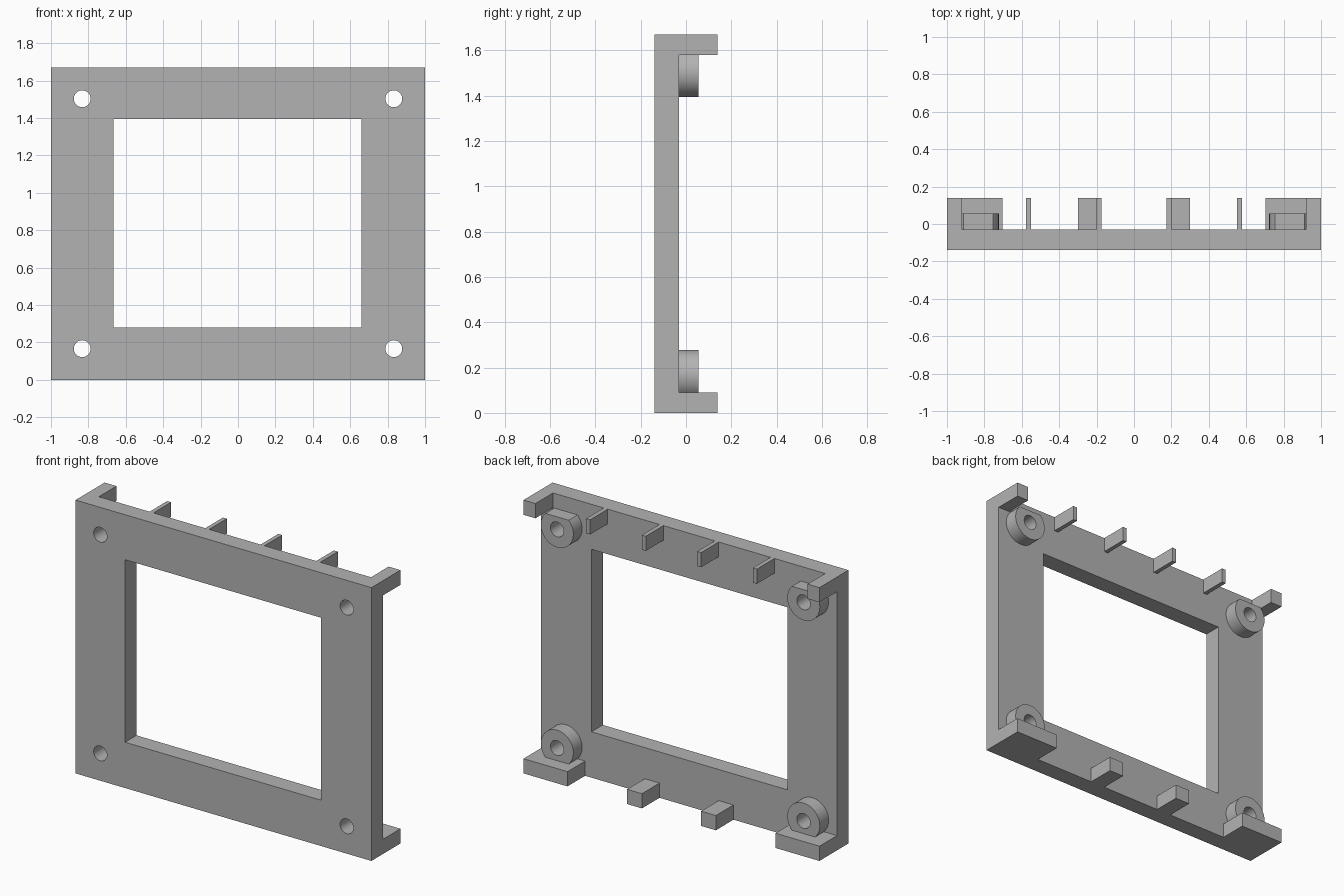
import bpy
import math

if "Cube" in bpy.data.objects:
    bpy.data.objects.remove(bpy.data.objects["Cube"], do_unlink=True)

grey = bpy.data.materials.new("plain grey")
grey.use_nodes = True
colour = (0.45, 0.45, 0.45, 1)
grey.diffuse_color = colour
grey.node_tree.nodes["Principled BSDF"].inputs["Base Color"].default_value = colour

HEIGHT = 1.67
BACK = -0.03       # rear face of the plate
FRONT = -0.14
LIP = 0.09         # thickness of every tab
TAB_END = 0.14
HOLE_X, HOLE_LOW, HOLE_HIGH = 0.833, 0.167, 1.503


def box(name, x0, x1, y0, y1, z0, z1):
    bpy.ops.mesh.primitive_cube_add(
        size=1, location=((x0 + x1) / 2, (y0 + y1) / 2, (z0 + z1) / 2))
    ob = bpy.context.object
    ob.name = name
    ob.scale = (x1 - x0, y1 - y0, z1 - z0)
    bpy.ops.object.transform_apply(location=False, rotation=False, scale=True)
    ob.data.materials.append(grey)
    return ob


def rod(name, x, z, radius, y0, y1):
    bpy.ops.mesh.primitive_cylinder_add(
        vertices=48, radius=radius, depth=y1 - y0,
        location=(x, (y0 + y1) / 2, z), rotation=(math.pi / 2, 0, 0))
    ob = bpy.context.object
    ob.name = name
    ob.data.materials.append(grey)
    return ob


def cut(target, cutter):
    mod = target.modifiers.new("cut", "BOOLEAN")
    mod.operation = "DIFFERENCE"
    mod.solver = "EXACT"
    mod.object = cutter
    bpy.context.view_layer.objects.active = target
    bpy.ops.object.modifier_apply(modifier=mod.name)
    bpy.data.objects.remove(cutter, do_unlink=True)


def smooth(ob):
    bpy.ops.object.select_all(action="DESELECT")
    ob.select_set(True)
    bpy.context.view_layer.objects.active = ob
    bpy.ops.object.shade_smooth_by_angle(angle=math.radians(30))


# Face plate with its window
plate = box("face_plate", -1, 1, FRONT, BACK, 0, HEIGHT)
cut(plate, box("window_cutter", -0.665, 0.66, -1, 1, 0.28, 1.395))

for side, s in (("left", 1), ("right", -1)):
    # Screw holes and the bosses behind them, trimmed flat against the tabs
    for level, z in (("lower", HOLE_LOW), ("upper", HOLE_HIGH)):
        x = s * HOLE_X
        cut(plate, rod("hole_cutter", x, z, 0.045, -0.5, 0.5))
        boss = rod(f"{level}_{side}_boss", x, z, 0.11, BACK, 0.055)
        cut(boss, rod("hole_cutter", x, z, 0.045, -0.5, 0.5))
        if level == "lower":
            trim = box("trim_cutter", x - 0.5, x + 0.5, -1, 1, -1, LIP)
        else:
            trim = box("trim_cutter", x - 0.5, x + 0.5, -1, 1, HEIGHT - LIP, 3)
        cut(boss, trim)
        smooth(boss)

    # Rear tabs: inner and outer distance from the centre line
    for name, a, b, z in (
            ("lower_corner_tab", 0.703, 1, 0),
            ("lower_middle_tab", 0.2, 0.3, 0),
            ("upper_corner_tab", 0.92, 1, HEIGHT - LIP),
            ("upper_outer_rib", 0.55, 0.577, HEIGHT - LIP),
            ("upper_inner_rib", 0.174, 0.2, HEIGHT - LIP)):
        x0, x1 = sorted((s * a, s * b))
        box(f"{side}_{name}", x0, x1, BACK, TAB_END, z, z + LIP)

smooth(plate)
